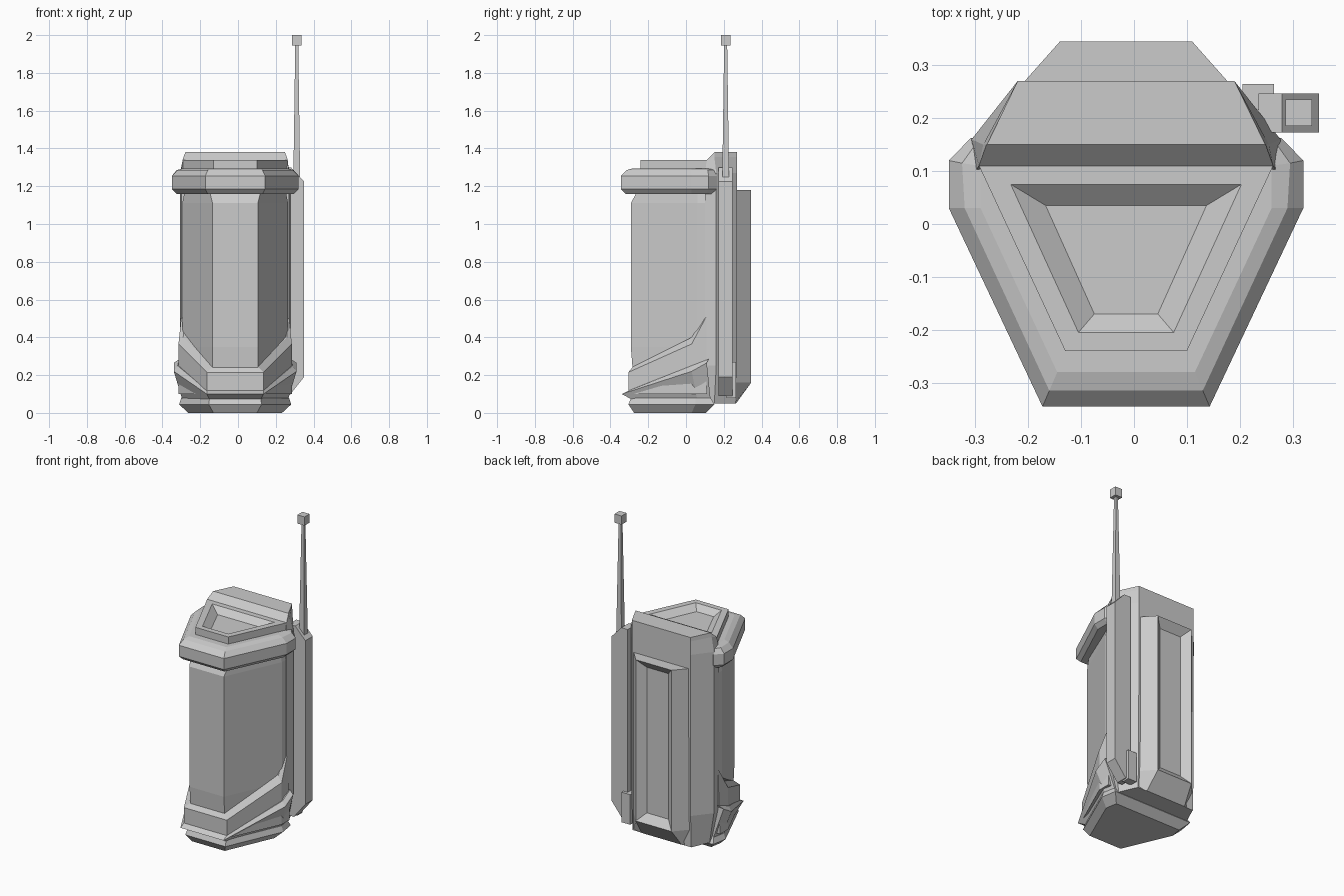
import bpy, bmesh

CX = -0.015  # the symmetric shell sits slightly left of the antenna


def make(name, bm):
    bmesh.ops.recalc_face_normals(bm, faces=bm.faces)
    mesh = bpy.data.meshes.new(name)
    bm.to_mesh(mesh)
    bm.free()
    ob = bpy.data.objects.new(name, mesh)
    bpy.context.collection.objects.link(ob)
    return ob


def ring(half, z=None):
    """Mirror a right-hand half outline (front to back) into a closed ring."""
    pts = [(p[0], p[1], p[2] if z is None else z) for p in half]
    return [(CX + x, y, h) for x, y, h in pts] + [(CX - x, y, h) for x, y, h in reversed(pts)]


def loft(name, rings, finish=None):
    bm = bmesh.new()
    loops = [[bm.verts.new(p) for p in r] for r in rings]
    n = len(loops[0])
    for a, b in zip(loops, loops[1:]):
        for i in range(n):
            j = (i + 1) % n
            bm.faces.new((a[i], a[j], b[j], b[i]))
    bm.faces.new(loops[0][::-1])
    bm.faces.new(loops[-1])
    if finish:
        bmesh.ops.recalc_face_normals(bm, faces=bm.faces)
        finish(bm)
    return make(name, bm)


def square(x, y, z, hx, hy):
    return [(x - hx, y - hy, z), (x + hx, y - hy, z), (x + hx, y + hy, z), (x - hx, y + hy, z)]


# Foot with chamfered edges
loft("foot", [
    ring([(.115, -.275), (.248, .03), (.235, .105)], 0),
    ring([(.14, -.305), (.297, .05), (.28, .15)], .045),
    ring([(.135, -.29), (.285, .05), (.27, .13)], .08)])

# Flared skirt with a rim rising toward the back
loft("skirt", [
    ring([(.135, -.285), (.28, .06), (.265, .13)], .07),
    ring([(.15, -.34, .10), (.325, .03, .22), (.325, .11, .265), (.29, .16, .27)][:3]),
    ring([(.15, -.30, .12), (.305, .03, .25), (.295, .12, .285)])])

# Collar around the lower body, sweeping up at the sides
loft("collar", [
    ring([(.15, -.305), (.30, .03), (.30, .11)], .10),
    ring([(.15, -.305, .215), (.30, .03, .365), (.285, .108, .51)]),
    ring([(.12, -.28, .245), (.275, .03, .40), (.27, .105, .52)])])

# Main body column, tapered at both ends
main = [(.12, -.292), (.28, .06), (.28, .12)]
loft("body", [
    ring([(.12, -.28), (.275, .06), (.275, .12)], .2),
    ring(main, .35),
    ring(main, 1.11),
    ring([(.135, -.26), (.268, .06), (.268, .12)], 1.17)])

# Head ring
wide = [(.158, -.345), (.335, .03), (.335, .12), (.293, .163)]
loft("head_ring", [
    ring([(.145, -.32), (.31, .03), (.31, .11), (.28, .145)], 1.16),
    ring(wide, 1.185),
    ring(wide, 1.255),
    ring([(.145, -.315), (.305, .03), (.31, .115), (.285, .15)], 1.285),
    ring([(.13, -.28), (.275, .03), (.275, .11), (.27, .14)], 1.295)])

# Top plate with a sloped recess
plate = [(.115, -.24), (.278, .11)]
loft("top_plate", [
    ring(plate, 1.28),
    ring(plate, 1.34),
    ring([(.09, -.205), (.218, .075)], 1.34),
    ring([(.06, -.17), (.152, .035)], 1.305)])

# Back housing with a bevelled top front edge
loft("back_housing", [
    ring([(.25, .10), (.255, .15), (.205, .262)], .05),
    ring([(.285, .10), (.292, .16), (.205, .268)], .25),
    ring([(.285, .10), (.292, .16), (.205, .27)], 1.27),
    ring([(.278, .11, 1.34), (.27, .15, 1.355), (.205, .27, 1.355)]),
    ring([(.264, .15), (.262, .152), (.205, .27)], 1.38)])


# Rear pack with a shallow groove in its back face
def groove(bm):
    back = max((f for f in bm.faces if f.normal.y > .9), key=lambda f: f.calc_area())
    bmesh.ops.inset_region(bm, faces=[back], thickness=.07, depth=-.04)


loft("rear_pack", [
    ring([(.205, .255), (.14, .265)], .05),
    ring([(.205, .255), (.125, .345)], .16),
    ring([(.205, .255), (.125, .345)], 1.18)], groove)

# Antenna case on the side, ends cut at a slant
side = [(.235, .09), (.27, .09), (.35, .19), (.35, 1.225), (.28, 1.30), (.235, 1.30)]
loft("antenna_case", [[(x, y, z) for x, z in side] for y in (.173, .247)])

# Small clip behind the antenna case
loft("clip", [square(.235, .24, z, .03, .025) for z in (.08, .27)])

# Tapered antenna and its tip
loft("antenna", [square(.311, .21, 1.24, .018, .018), square(.311, .21, 1.95, .008, .008)])
loft("antenna_tip", [square(.311, .21, z, .025, .025) for z in (1.945, 2.0)])
